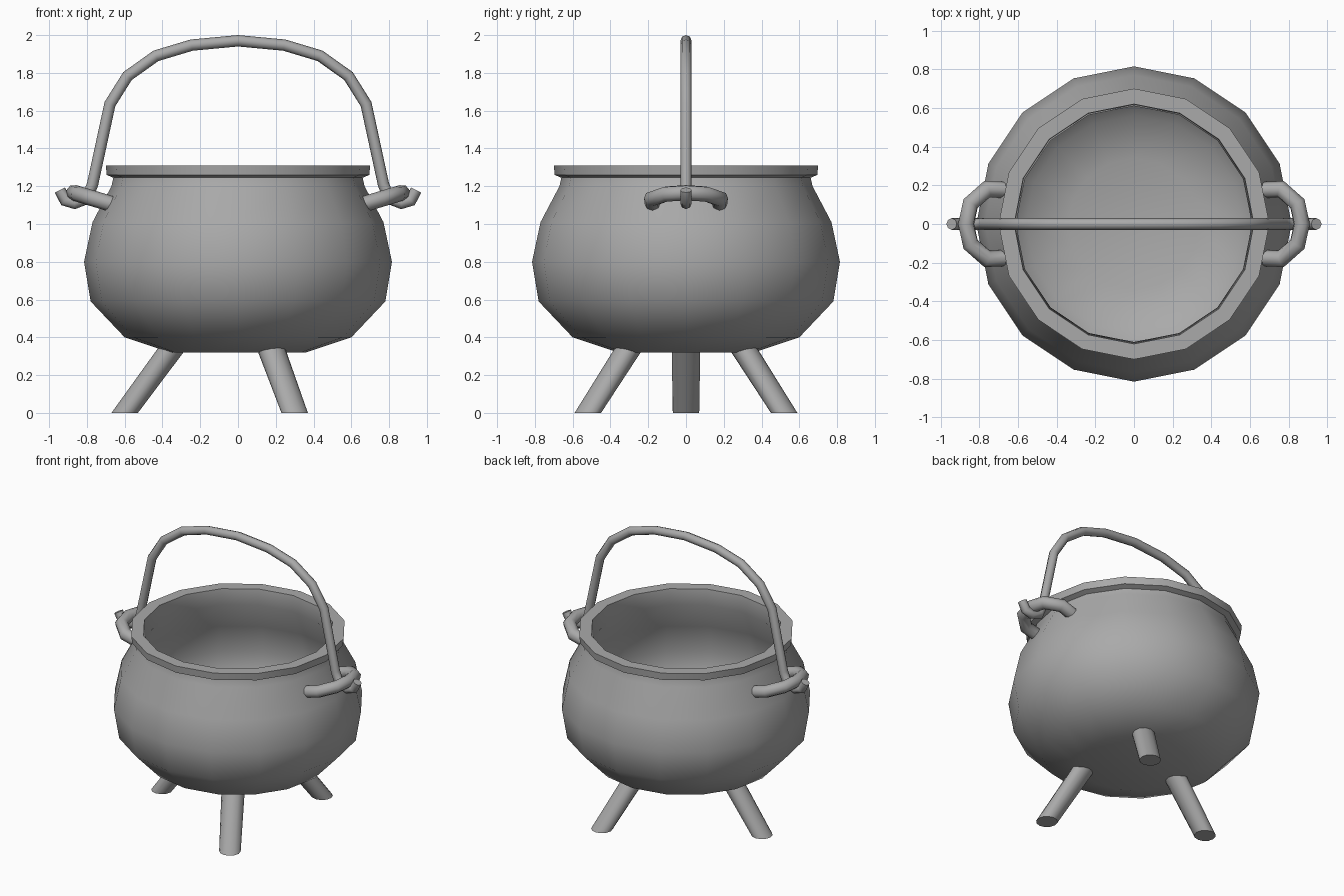
import bpy, bmesh, math
from mathutils import Vector, Matrix

cube = bpy.data.objects.get("Cube")
if cube:
    bpy.data.objects.remove(cube, do_unlink=True)

iron = bpy.data.materials.new("grey_iron")
iron.use_nodes = True
GREY = (0.4, 0.4, 0.4, 1)
iron.diffuse_color = GREY
iron.node_tree.nodes["Principled BSDF"].inputs["Base Color"].default_value = GREY


def finish(bm, name, angle=40):
    bmesh.ops.recalc_face_normals(bm, faces=bm.faces)
    mesh = bpy.data.meshes.new(name)
    bm.to_mesh(mesh)
    bm.free()
    mesh.materials.append(iron)
    obj = bpy.data.objects.new(name, mesh)
    bpy.context.collection.objects.link(obj)
    bpy.ops.object.select_all(action='DESELECT')
    obj.select_set(True)
    bpy.context.view_layer.objects.active = obj
    bpy.ops.object.shade_smooth_by_angle(angle=math.radians(angle))
    return obj


def loft(bm, rings):
    """Join rings of vertices with quads and cap both ends."""
    n = len(rings[0])
    for a, b in zip(rings, rings[1:]):
        for i in range(n):
            j = (i + 1) % n
            bm.faces.new((a[i], a[j], b[j], b[i]))
    bm.faces.new(rings[0])
    bm.faces.new(rings[-1])


def circle(bm, centre, u, v, radius, sides):
    steps = [2 * math.pi * i / sides for i in range(sides)]
    return [bm.verts.new(centre + radius * (u * math.cos(t) + v * math.sin(t))) for t in steps]


def lathe(name, profile, sides=16):
    bm = bmesh.new()
    x, y = Vector((1, 0, 0)), Vector((0, 1, 0))
    loft(bm, [circle(bm, Vector((0, 0, z)), x, y, r, sides) for r, z in profile])
    return finish(bm, name)


def tube(name, points, normal, radius, sides=8):
    """Sweep a round section along a flat path lying across the given normal."""
    bm = bmesh.new()
    pts = [Vector(p) for p in points]
    normal = Vector(normal).normalized()
    rings = []
    for i, p in enumerate(pts):
        before = (p - pts[i - 1]).normalized() if i > 0 else None
        after = (pts[i + 1] - p).normalized() if i < len(pts) - 1 else None
        before, after = before or after, after or before
        tangent = (before + after).normalized()
        mitre = 1 / max(tangent.dot(after), 0.7)
        side = tangent.cross(normal).normalized() * mitre
        rings.append(circle(bm, p, side, normal, radius, sides))
    loft(bm, rings)
    return finish(bm, name, 50)


# Pot: outer belly, flared rim, then the hollow inside
lathe("pot", [
    (0.36, 0.32), (0.60, 0.40), (0.78, 0.59), (0.815, 0.80), (0.77, 1.01),
    (0.67, 1.20), (0.66, 1.245), (0.695, 1.26), (0.70, 1.31), (0.62, 1.31),
    (0.61, 1.20), (0.71, 1.00), (0.755, 0.80), (0.72, 0.61), (0.56, 0.45),
    (0.34, 0.38)])

# Three splayed legs cut flat at the ground
for k, place in enumerate(("right", "front_left", "back_left")):
    a = math.pi + k * math.tau / 3
    out = Vector((math.cos(a), math.sin(a), 0))
    across = Vector((-out.y, out.x, 0))
    bm = bmesh.new()
    loft(bm, [circle(bm, out * 0.60, out, across, 0.07, 12),
              circle(bm, out * 0.335 + Vector((0, 0, 0.36)), out, across, 0.076, 12)])
    finish(bm, place + "_leg")

# Side loops that carry the bail
half_loop = [(0.65, 0.175), (0.76, 0.18), (0.845, 0.105), (0.868, 0)]
flat = half_loop + [(x, -y) for x, y in reversed(half_loop[:-1])]
for side, s in (("left", 1), ("right", -1)):
    path = [(s * x, y, 1.10 + (x - 0.65) * 0.3) for x, y in flat]
    tube(side + "_loop", path, (-0.3 * s, 0, 1), 0.042)

# Arched bail with hooked ends
half_bail = [(0.943, 1.18), (0.915, 1.125), (0.865, 1.11), (0.80, 1.135), (0.77, 1.21),
             (0.678, 1.635), (0.585, 1.783), (0.435, 1.89), (0.245, 1.947)]
right_half = [(x, 0, z) for x, z in half_bail]
left_half = [(-x, 0, z) for x, z in reversed(half_bail)]
tube("bail", right_half + [(0, 0, 1.97)] + left_half, (0, 1, 0), 0.03)
